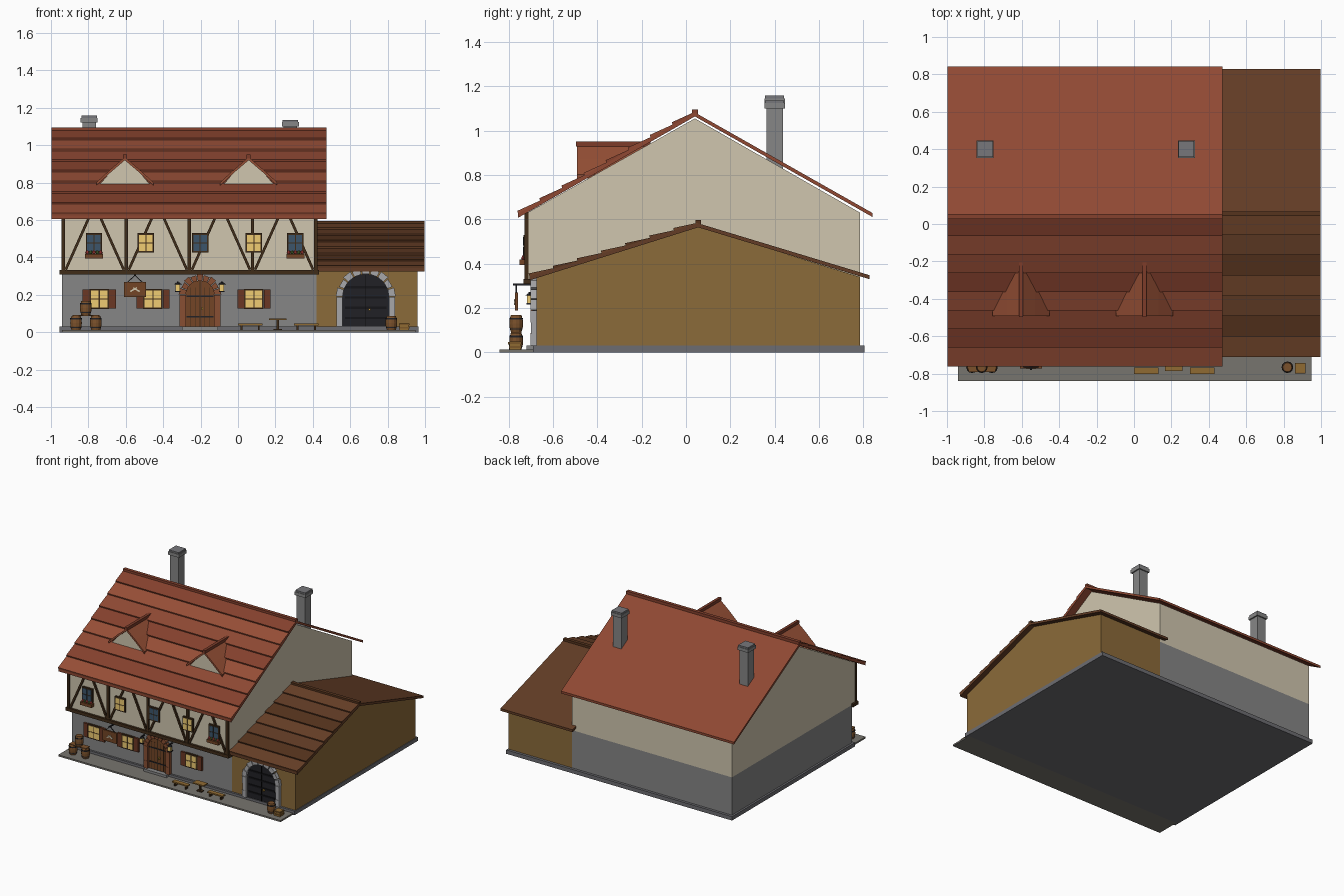
import bpy, bmesh
from math import sin, cos, pi, atan2, hypot
from mathutils import Vector

if "Cube" in bpy.data.objects:
    bpy.data.objects.remove(bpy.data.objects["Cube"])

mats = {}
def mat(hexcol):
    if hexcol not in mats:
        m = bpy.data.materials.new("colour_" + hexcol)
        rgb = [(int(hexcol[i:i + 2], 16) / 255) ** 2.2 for i in (0, 2, 4)]
        m.diffuse_color = (*rgb, 1)
        m.use_nodes = True
        m.node_tree.nodes["Principled BSDF"].inputs["Base Color"].default_value = m.diffuse_color
        mats[hexcol] = m
    return mats[hexcol]

STONE, LIGHT, CREAM, OCHRE, TIMBER = "858585", "A6A6A8", "CFC5AD", "8A6A3C", "42301F"
RED, BROWN, DOOR, GLOW, BLUE, IRON = "8E4A36", "633F2A", "73472A", "F0CB72", "3E566B", "26262A"

def finish(name, bm, col):
    bmesh.ops.recalc_face_normals(bm, faces=bm.faces)
    me = bpy.data.meshes.new(name)
    bm.to_mesh(me)
    bm.free()
    me.materials.append(mat(col))
    ob = bpy.data.objects.new(name, me)
    bpy.context.collection.objects.link(ob)
    return ob

def prism(name, pts, a, b, axis, col):
    """Extrude a profile along x (points are y,z) or along y (points are x,z)."""
    bm = bmesh.new()
    put = (lambda p, t: (t, p[0], p[1])) if axis == "x" else (lambda p, t: (p[0], t, p[1]))
    v0 = [bm.verts.new(put(p, a)) for p in pts]
    v1 = [bm.verts.new(put(p, b)) for p in pts]
    bm.faces.new(v0)
    bm.faces.new(v1)
    for i in range(len(pts)):
        j = (i + 1) % len(pts)
        bm.faces.new((v0[i], v0[j], v1[j], v1[i]))
    return finish(name, bm, col)

def box(name, x0, x1, y0, y1, z0, z1, col):
    return prism(name, [(x0, z0), (x1, z0), (x1, z1), (x0, z1)], y0, y1, "y", col)

def beam(name, p, q, w, y0, y1, col):
    """Straight timber in the front plane between two x,z points."""
    d = hypot(q[0] - p[0], q[1] - p[1])
    nx, nz = -(q[1] - p[1]) / d * w / 2, (q[0] - p[0]) / d * w / 2
    prism(name, [(p[0] + nx, p[1] + nz), (q[0] + nx, q[1] + nz),
                 (q[0] - nx, q[1] - nz), (p[0] - nx, p[1] - nz)], y0, y1, "y", col)

def lathe(name, prof, x, y, n, col):
    bm = bmesh.new()
    rings = [[bm.verts.new((x + r * cos(2 * pi * k / n), y + r * sin(2 * pi * k / n), z))
              for k in range(n)] for r, z in prof]
    bm.faces.new(rings[0])
    bm.faces.new(rings[-1])
    for a, b in zip(rings, rings[1:]):
        for k in range(n):
            m = (k + 1) % n
            bm.faces.new((a[k], a[m], b[m], b[k]))
    return finish(name, bm, col)

# Base and terrace
box("foundation", -0.955, 0.965, -0.69, 0.805, 0, 0.03, "6C6C70")
box("terrace", -0.94, 0.95, -0.84, -0.66, 0, 0.012, "77746E")

# Walls
box("ground_floor", -0.94, 0.42, -0.675, 0.785, 0.03, 0.32, STONE)
box("upper_floor", -0.94, 0.42, -0.715, 0.785, 0.32, 0.63, CREAM)
prism("main_gable", [(-0.715, 0.63), (0.785, 0.63), (0.04, 1.055)], -0.94, 0.42, "x", CREAM)
prism("annex_walls", [(-0.675, 0.03), (0.785, 0.03), (0.785, 0.34), (0.055, 0.567), (-0.675, 0.34)],
      0.42, 0.96, "x", OCHRE)

# Roofs: chevron slab, lapped tile rows on the front slope, ridge cap
def roof(name, x0, x1, front, ridge, back, t, rows, col, shades):
    low = [(p[0], p[1] - t) for p in (back, ridge, front)]
    prism(name + "_slab", [front, ridge, back] + low, x0, x1, "x", col)
    f, r = Vector(front), Vector(ridge)
    for i in range(rows):
        a, b = f.lerp(r, i / rows), f.lerp(r, (i + 1) / rows)
        prism(name + "_tile_row", [a, b, b + Vector((0, 0.003)), a + Vector((-0.004, 0.013))],
              x0, x1, "x", shades[i % len(shades)])
    box(name + "_ridge", x0, x1, ridge[0] - 0.013, ridge[0] + 0.013,
        ridge[1] - 0.015, ridge[1] + 0.014, shades[1])

roof("main_roof", -0.998, 0.472, (-0.757, 0.625), (0.04, 1.082), (0.842, 0.628), 0.018, 8, RED,
     ["96503A", "844331", "8E4A36"])
roof("annex_roof", 0.385, 0.998, (-0.706, 0.343), (0.055, 0.582), (0.828, 0.348), 0.018, 7, BROWN,
     ["6A432C", "573723", "633F2A"])

# Dormers
for cx in (-0.605, 0.057):
    prism("dormer_gable", [(cx - 0.135, 0.79), (cx + 0.135, 0.79), (cx + 0.07, 0.865), (cx, 0.925),
                           (cx - 0.07, 0.865)], -0.475, -0.2, "y", CREAM)
    for s in (-1, 1):
        top = [(0, 0.937), (0.075, 0.873), (0.152, 0.802)]
        prof = top + [(u, z - 0.017) for u, z in reversed(top)]
        prism("dormer_roof", [(cx + s * u, z) for u, z in prof], -0.492, -0.17, "y", "945038")
    box("dormer_ridge", cx - 0.011, cx + 0.011, -0.497, -0.16, 0.928, 0.95, "7C3F2E")

# Chimneys
for cx, top in ((-0.796, 1.158), (0.28, 1.136)):
    box("chimney", cx - 0.036, cx + 0.036, 0.363, 0.437, 0.8, top - 0.02, STONE)
    box("chimney_cap", cx - 0.046, cx + 0.046, 0.353, 0.447, top - 0.037, top - 0.012, STONE)
    box("chimney_lid", cx - 0.042, cx + 0.042, 0.357, 0.443, top - 0.012, top, "77777A")

# Timber framing
Y0, Y1 = -0.727, -0.71
box("bottom_rail", -0.955, 0.432, -0.732, -0.665, 0.308, 0.332, TIMBER)
box("top_rail", -0.945, 0.425, Y0, Y1, 0.612, 0.632, TIMBER)
for i in range(5):
    x = -0.935 + i * 0.3375
    box("post", x - 0.009, x + 0.009, Y0 - 0.002, Y1, 0.32, 0.63, TIMBER)
    if i < 4:
        m = x + 0.169
        for s in (-1, 1):
            beam("brace", (m + s * 0.155, 0.335), (m - s * 0.02 + s * 0.05, 0.615), 0.014, Y0, Y1, TIMBER)

# Windows
def window(cx, cz, w, h, y, pane):
    box("window_frame", cx - w / 2, cx + w / 2, y - 0.014, y, cz - h / 2, cz + h / 2, TIMBER)
    pw, ph = (w - 0.022) / 2, (h - 0.024) / 2
    for sx in (-1, 1):
        for sz in (-1, 1):
            x, z = cx + sx * (pw / 2 + 0.003), cz + sz * (ph / 2 + 0.003)
            box("window_pane", x - pw / 2, x + pw / 2, y - 0.017, y, z - ph / 2, z + ph / 2, pane)

for i, cx in enumerate((-0.77, -0.492, -0.203, 0.085, 0.307)):
    window(cx, 0.478, 0.088, 0.104, -0.718, GLOW if i in (1, 3) else BLUE)
    if i in (0, 4):
        box("flower_box", cx - 0.048, cx + 0.048, -0.75, -0.715, 0.395, 0.418, DOOR)
        for k in range(5):
            x = cx - 0.036 + k * 0.018
            lathe("flower", [(0.004, 0.416), (0.01, 0.425), (0.004, 0.436)], x, -0.735, 6,
                  "B5433F" if k % 2 == 0 else "4F6B35")
for cx in (-0.742, -0.455, 0.085):
    window(cx, 0.178, 0.104, 0.108, -0.675, GLOW)
    for s in (-1, 1):
        x = cx + s * 0.071
        box("shutter", x - 0.018, x + 0.018, -0.69, -0.67, 0.126, 0.23, "6A3A28")

# Arched openings: leaf, jambs, wedge stones
def opening(name, cx, cz, r, t, n, leaf, stone):
    arc = [(cx + r * cos(pi * k / 16), cz + r * sin(pi * k / 16)) for k in range(17)]
    prism(name + "_leaf", arc + [(cx - r, 0.03), (cx + r, 0.03)], -0.684, -0.66, "y", leaf)
    for s in (-1, 1):
        for k in range(3):
            h = (cz - 0.03) / 3
            x = cx + s * (r + t / 2)
            box(name + "_jamb", x - t / 2, x + t / 2, -0.702 + 0.002 * (k % 2), -0.66,
                0.03 + k * h, 0.03 + (k + 1) * h, stone)
    for k in range(n):
        a0, a1 = pi * (k + 0.06) / n, pi * (k + 0.94) / n
        ro = r + t + (0.004 if k % 2 == 0 else -0.003)
        prism(name + "_arch_stone", [(cx + q * cos(a), cz + q * sin(a)) for q, a in
              ((r, a0), (ro, a0), (ro, a1), (r, a1))], -0.702, -0.66, "y", stone)

opening("door", -0.203, 0.2, 0.076, 0.034, 9, DOOR, "875035")
opening("gate", 0.683, 0.188, 0.124, 0.032, 9, IRON, LIGHT)
for x in (-0.253, -0.228, -0.178, -0.153):
    box("door_plank_seam", x - 0.0015, x + 0.0015, -0.686, -0.68, 0.03, 0.24, TIMBER)
box("door_centre_seam", -0.206, -0.2, -0.688, -0.68, 0.03, 0.275, TIMBER)
for z in (0.08, 0.19):
    box("door_hinge", -0.275, -0.131, -0.688, -0.68, z, z + 0.008, IRON)
for z in (0.07, 0.125, 0.18, 0.235):
    box("gate_batten", 0.572, 0.794, -0.69, -0.68, z, z + 0.012, "1B1B1E")
box("gate_seam", 0.681, 0.685, -0.692, -0.68, 0.03, 0.305, "121214")
box("gate_handle", 0.697, 0.709, -0.7, -0.68, 0.116, 0.128, "C79A3C")
box("door_handle", -0.194, -0.186, -0.697, -0.68, 0.12, 0.135, "C79A3C")
box("door_step", -0.3, -0.106, -0.72, -0.66, 0.01, 0.03, STONE)

# Lanterns
for cx in (-0.322, -0.086):
    box("lantern_arm", cx - 0.004, cx + 0.004, -0.71, -0.67, 0.265, 0.272, IRON)
    box("lantern_glass", cx - 0.012, cx + 0.012, -0.717, -0.693, 0.222, 0.256, GLOW)
    box("lantern_base", cx - 0.015, cx + 0.015, -0.72, -0.69, 0.215, 0.222, IRON)
    lathe("lantern_cap", [(0.02, 0.256), (0.004, 0.268)], cx, -0.705, 4, IRON)

# Hanging sign
box("sign_bracket", -0.556, -0.546, -0.78, -0.67, 0.302, 0.31, IRON)
for x in (-0.59, -0.512):
    beam("sign_chain", (x, 0.268), (-0.551, 0.305), 0.004, -0.768, -0.762, IRON)
box("sign_board", -0.61, -0.492, -0.772, -0.758, 0.188, 0.27, DOOR)
for s in (-1, 1):
    beam("sign_ornament", (-0.551 - s * 0.025, 0.218), (-0.551 + s * 0.01, 0.238), 0.008,
         -0.776, -0.77, CREAM)

# Barrels and crate
for x, z in ((-0.866, 0.012), (-0.76, 0.012), (-0.814, 0.092), (0.82, 0.012)):
    prof = [(0.024, 0), (0.03, 0.022), (0.031, 0.038), (0.03, 0.054), (0.024, 0.076)]
    lathe("barrel", [(r, z + h) for r, h in prof], x, -0.766, 12, "7A522F")
    for h, r in ((0.012, 0.0285), (0.056, 0.031)):
        lathe("barrel_hoop", [(r, z + h), (r, z + h + 0.008)], x, -0.766, 12, IRON)
box("barrel_plank", -0.885, -0.74, -0.79, -0.742, 0.087, 0.093, "7A522F")
box("crate", 0.863, 0.913, -0.795, -0.745, 0.012, 0.05, "8F6A36")
for z in (0.02, 0.038):
    box("crate_slat", 0.86, 0.916, -0.798, -0.742, z, z + 0.008, "7A582D")

# Benches and table
for x in (0.0, 0.3):
    box("bench_seat", x, x + 0.13, -0.802, -0.768, 0.036, 0.046, "8F6A36")
    for lx in (0.014, 0.106):
        box("bench_leg", x + lx, x + lx + 0.01, -0.798, -0.772, 0.01, 0.037, TIMBER)
box("table_top", 0.165, 0.258, -0.787, -0.735, 0.066, 0.075, "8F6A36")
box("table_leg", 0.206, 0.218, -0.767, -0.755, 0.01, 0.067, TIMBER)
box("table_foot", 0.19, 0.234, -0.777, -0.745, 0.01, 0.018, TIMBER)
